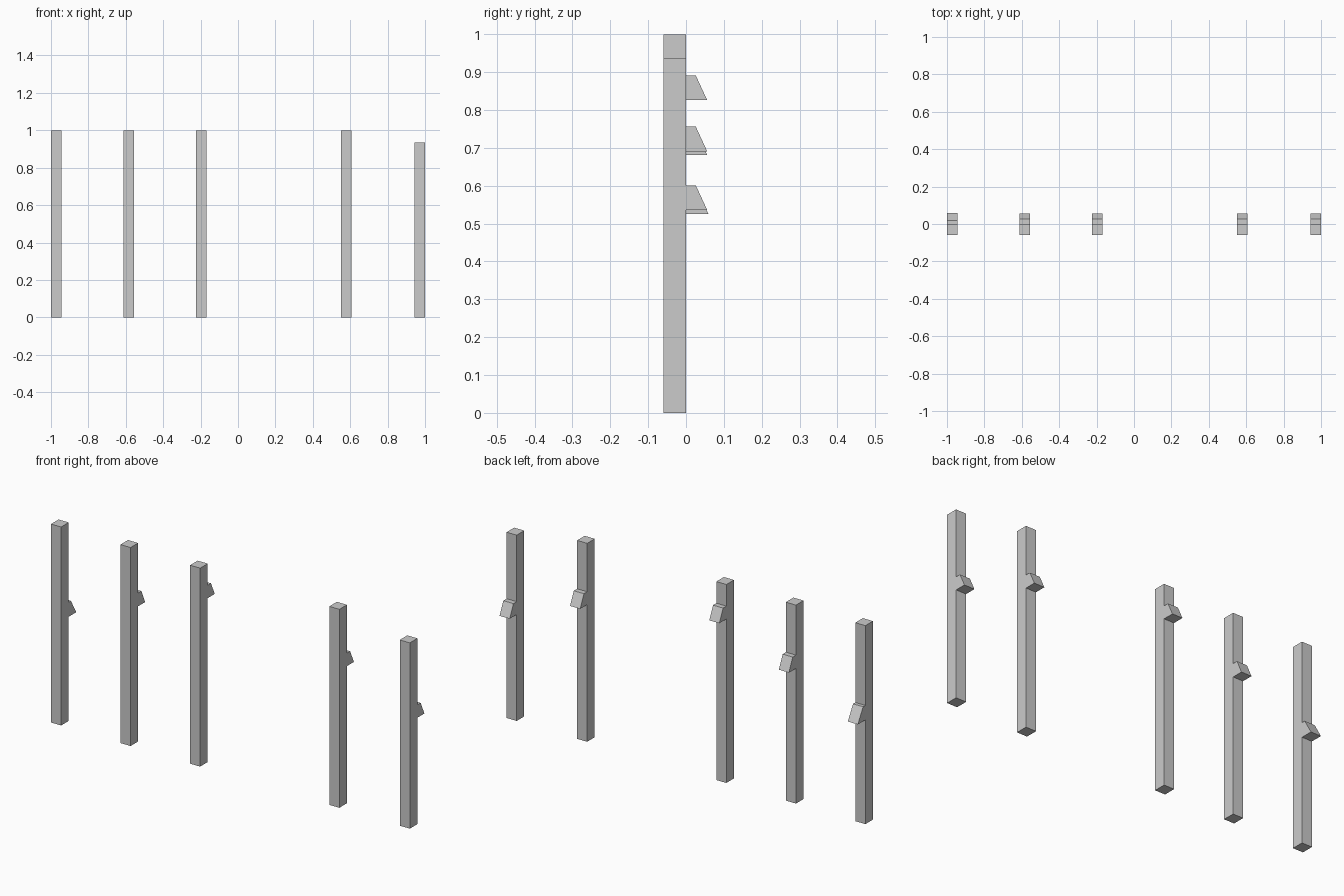
import bpy

if "Cube" in bpy.data.objects:
    bpy.data.objects.remove(bpy.data.objects["Cube"])

W = 0.056          # post width
D = 0.06           # post depth


def extrude_profile(name, profile, x):
    """Prism from a (y, z) profile listed counter-clockwise seen from +x."""
    n = len(profile)
    verts = [(x + s * W / 2, y, z) for s in (-1, 1) for y, z in profile]
    faces = [tuple(reversed(range(n))), tuple(range(n, 2 * n))]
    faces += [(i, (i + 1) % n, n + (i + 1) % n, n + i) for i in range(n)]
    mesh = bpy.data.meshes.new(name)
    mesh.from_pydata(verts, [], faces)
    obj = bpy.data.objects.new(name, mesh)
    bpy.context.collection.objects.link(obj)
    return obj


# x centre, post height, hook bottom, hook top, hook top depth, hook tip depth
posts = [
    (-0.972, 1.0, 0.525, 0.598, 0.018, 0.06),
    (-0.585, 1.0, 0.681, 0.748, 0.026, 0.056),
    (-0.197, 1.0, 0.826, 0.891, 0.026, 0.056),
    (0.579, 1.0, 0.691, 0.756, 0.026, 0.056),
    (0.972, 0.936, 0.536, 0.601, 0.026, 0.056),
]

for i, (x, height, low, high, top_y, tip_y) in enumerate(posts, 1):
    # upright square post
    extrude_profile(f"post_{i}", [(-D, 0), (0, 0), (0, height), (-D, height)], x)
    # wedge-shaped catch on the back
    extrude_profile(f"catch_{i}", [(0, low), (tip_y, low), (top_y, high), (0, high)], x)
